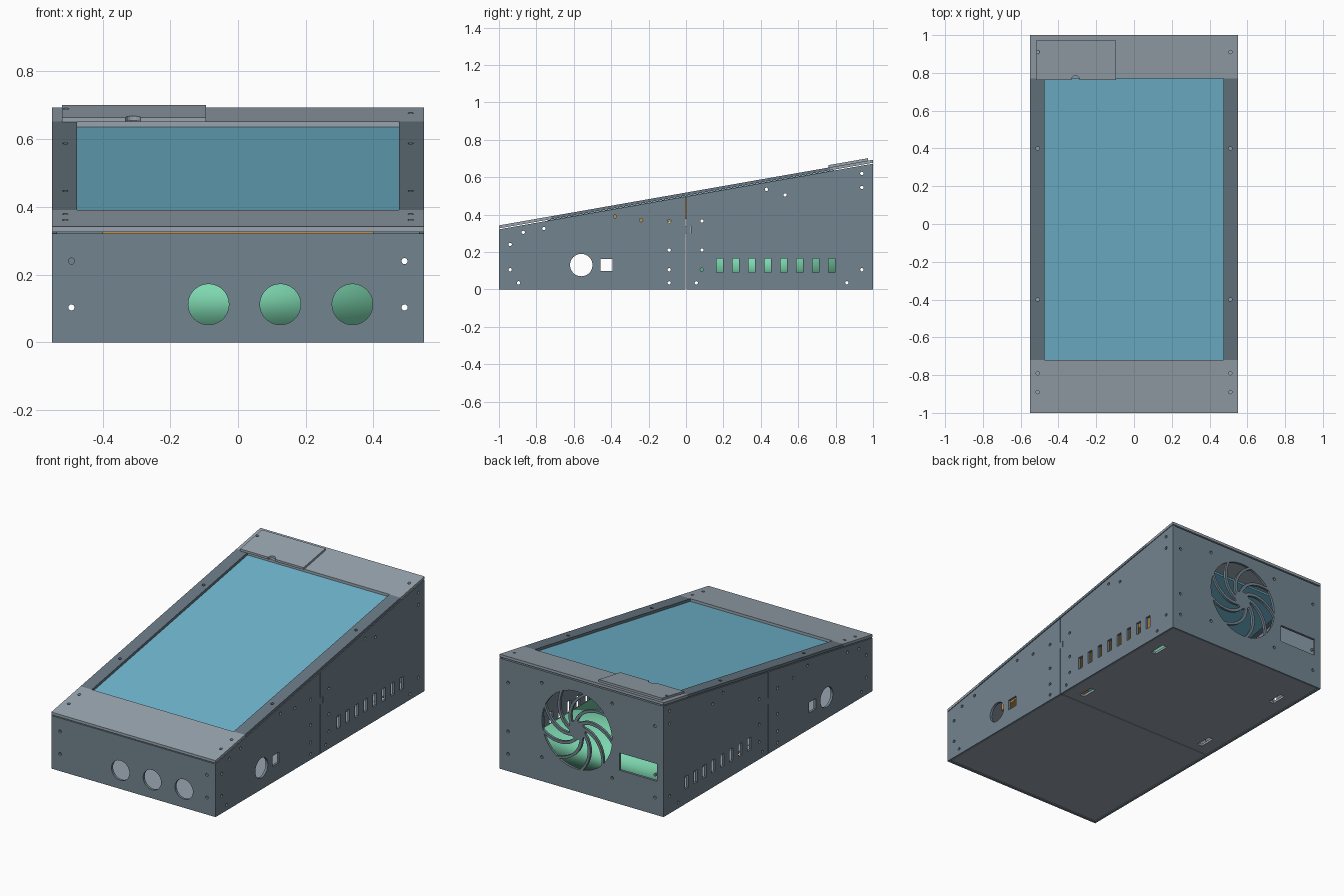
import bpy, bmesh, math
from mathutils import Matrix, Vector

if "Cube" in bpy.data.objects:
    bpy.data.objects.remove(bpy.data.objects["Cube"])

SLOPE, MID = 0.1755, 0.5175          # lid plane: z = MID + SLOPE * y


def material(name, rgb):
    m = bpy.data.materials.new(name)
    m.diffuse_color = (*rgb, 1)
    m.use_nodes = True
    m.node_tree.nodes["Principled BSDF"].inputs["Base Color"].default_value = m.diffuse_color
    return m


LIGHT = material("light grey", (0.314, 0.371, 0.423))
WALL = material("slate grey", (0.171, 0.231, 0.275))
DARK = material("dark slate", (0.141, 0.188, 0.227))
BLUE = material("screen blue", (0.162, 0.468, 0.617))
GREEN = material("mint green", (0.205, 0.68, 0.43))
BROWN = material("amber brown", (0.515, 0.283, 0.08))

# Local panel frames: outline in local x/y, thickness along local z
SIDE = Matrix(((0, 0, 1, 0), (1, 0, 0, 0), (0, 1, 0, 0), (0, 0, 0, 1)))
FRONT = Matrix(((1, 0, 0, 0), (0, 0, -1, 0), (0, 1, 0, 0), (0, 0, 0, 1)))
LID = Matrix(((1, 0, 0, 0), (0, 1, 0, 0), (0, SLOPE, 1, MID), (0, 0, 0, 1)))
FLAT = Matrix.Identity(4)


def circle(x, y, r, n=12):
    return [(x + r * math.cos(2 * math.pi * i / n),
             y + r * math.sin(2 * math.pi * i / n)) for i in range(n)]


def rect(x0, x1, y0, y1):
    return [(x0, y0), (x1, y0), (x1, y1), (x0, y1)]


def screws(points, r=0.009):
    return [circle(x, y, r) for x, y in points]


def panel(name, outline, holes, z0, z1, frame, mat):
    """Flat plate with cut-outs, between local heights z0 and z1."""
    cu = bpy.data.curves.new(name, 'CURVE')
    cu.dimensions, cu.fill_mode = '2D', 'BOTH'
    cu.extrude = (z1 - z0) / 2
    for loop in [outline] + holes:
        sp = cu.splines.new('POLY')
        sp.points.add(len(loop) - 1)
        for p, (x, y) in zip(sp.points, loop):
            p.co = (x, y, 0, 1)
        sp.use_cyclic_u = True
    tmp = bpy.data.objects.new(name + "_curve", cu)
    bpy.context.collection.objects.link(tmp)
    dg = bpy.context.evaluated_depsgraph_get()
    me = bpy.data.meshes.new_from_object(tmp.evaluated_get(dg))
    bpy.data.objects.remove(tmp)
    bpy.data.curves.remove(cu)
    me.transform(frame @ Matrix.Translation((0, 0, (z0 + z1) / 2)))
    bm = bmesh.new()
    bm.from_mesh(me)
    bmesh.ops.remove_doubles(bm, verts=bm.verts, dist=1e-5)
    bmesh.ops.recalc_face_normals(bm, faces=bm.faces)
    for f in bm.faces:
        f.smooth = False
        f.material_index = 0
    bm.to_mesh(me)
    bm.free()
    me.materials.clear()
    me.materials.append(mat)
    ob = bpy.data.objects.new(name, me)
    bpy.context.collection.objects.link(ob)
    return ob


def wall_top(y):
    return MID - 0.021 + SLOPE * y


# Side walls: front and rear halves meeting at a keyed seam
def seam(y):
    return [(y, 0), (y, 0.3), (y + 0.025, 0.3), (y + 0.025, 0.34),
            (y, 0.34), (y, wall_top(y))]


front_screws = [(-.94, .24), (-.94, .105), (-.895, .035), (-.87, .305),
                (-.76, .325), (-.38, .39), (-.24, .37), (-.09, .365),
                (-.09, .21), (-.09, .105), (-.09, .035)]
rear_screws = [(.055, .035), (.085, .365), (.085, .21), (.085, .105), (.43, .535),
               (.53, .505), (.94, .62), (.94, .545), (.94, .105), (.86, .035)]
front_cuts = screws(front_screws) + [circle(-.56, .13, .06, 40),
                                     rect(-.457, -.393, .098, .162)]
rear_cuts = screws(rear_screws)
for i in range(8):
    y = 0.18 + i * 0.0857
    rear_cuts.append(rect(y - .017, y + .017, .09, .166))

for label, x0, x1 in (("right", 0.535, 0.55), ("left", -0.55, -0.535)):
    panel(label + "_wall_front", [(-1, 0)] + seam(-0.002) + [(-1, wall_top(-1))],
          front_cuts, x0, x1, SIDE, WALL)
    panel(label + "_wall_rear", seam(0.002) + [(1, wall_top(1)), (1, 0)],
          rear_cuts, x0, x1, SIDE, WALL)

# Front wall with three round openings
corner = [(s * .492, z) for s in (-1, 1) for z in (.103, .24)]
panel("front_wall", rect(-.535, .535, 0, wall_top(-1)),
      [circle(x, .112, .06, 40) for x in (-.087, .125, .338)] + screws(corner),
      0.985, 1.0, FRONT, WALL)

# Back wall: swirled fan grille, socket opening and screw holes
FX, FZ, BLADES = 0.03, 0.37, 9


def grille_opening(i):
    radii = [0.055 + 0.18 * k / 8 for k in range(9)]

    def edge(r, a, side):
        ang = a + 1.1 * ((r - 0.055) / 0.18) ** 0.8 + side * 0.011 / r
        return ang

    a0 = 2 * math.pi * i / BLADES
    a1 = a0 + 2 * math.pi / BLADES
    polar = [(r, edge(r, a0, 1)) for r in radii]
    b0, b1 = edge(0.235, a0, 1), edge(0.235, a1, -1)
    polar += [(0.235, b0 + (b1 - b0) * k / 6) for k in range(1, 6)]
    polar += [(r, edge(r, a1, -1)) for r in reversed(radii)]
    return [(FX + r * math.cos(a), FZ + r * math.sin(a)) for r, a in polar]


mounts = [(FX + sx * .235, FZ + sz * .225) for sx in (-1, 1) for sz in (-1, 1)]
back_corner = corner + [(-.492, .535), (.492, .535)]
panel("back_wall", rect(-.535, .535, 0, wall_top(1) - 0.003),
      [grille_opening(i) for i in range(BLADES)] + [rect(-.505, -.255, .205, .31)]
      + screws(mounts + back_corner), -1.0, -0.985, FRONT, WALL)

# Floor halves with mounting slots
for label, y0, y1, slots in (
        ("front", -.983, -.002, []),
        ("rear", .002, .983, [rect(x - .016, x + .016, y - .05, y + .05)
                              for x in (-.438, .438) for y in (.11, .745)])):
    panel("floor_" + label, rect(-.533, .533, y0, y1), slots, .004, .018, FLAT, LIGHT)

# Sloped lid: end plates, side strips and recessed screen
W0, W1, T = -.72, .77, -.016
panel("lid_front", rect(-.55, .55, -1, W0),
      screws([(s * .51, y) for s in (-1, 1) for y in (-.89, -.79)]), T, 0, LID, LIGHT)
panel("lid_rear", rect(-.55, .55, W1, 1), screws([(.51, .91), (-.51, .91)]),
      T, 0, LID, LIGHT)
for label, x0, x1 in (("right", .475, .55), ("left", -.55, -.475)):
    xs = .51 if x0 > 0 else -.51
    panel("lid_strip_" + label, rect(x0, x1, W0, W1),
          screws([(xs, -.4), (xs, .4)]), T, 0, LID, DARK)
panel("screen", rect(-.5, .5, W0 - .02, W1 + .02), [], -.028, -.0175, LID, BLUE)

# Raised cover with a finger notch in its front edge
notch = [(-.31 + .022 * math.cos(a), .763 + .022 * math.sin(a))
         for a in [math.pi - math.pi * k / 8 for k in range(9)]]
panel("hatch_cover", [(-.52, .763)] + notch + [(-.095, .763), (-.095, .972), (-.52, .972)],
      [circle(-.508, .91, .009)], 0.0, .013, LID, LIGHT)

# Display electronics hanging below the screen
panel("display_board", rect(-.4, .4, -.7, .3), [], -.14, -.029, LID, BROWN)

# Internal unit on the rear floor, softly shaded
unit = panel("internal_unit", rect(-.41, .41, .07, .83), [], .045, .2, FLAT, GREEN)
for p in unit.data.polygons:
    p.use_smooth = True
panel("unit_feet", rect(-.3, .3, .3, .6), [], .018, .045, FLAT, WALL)
